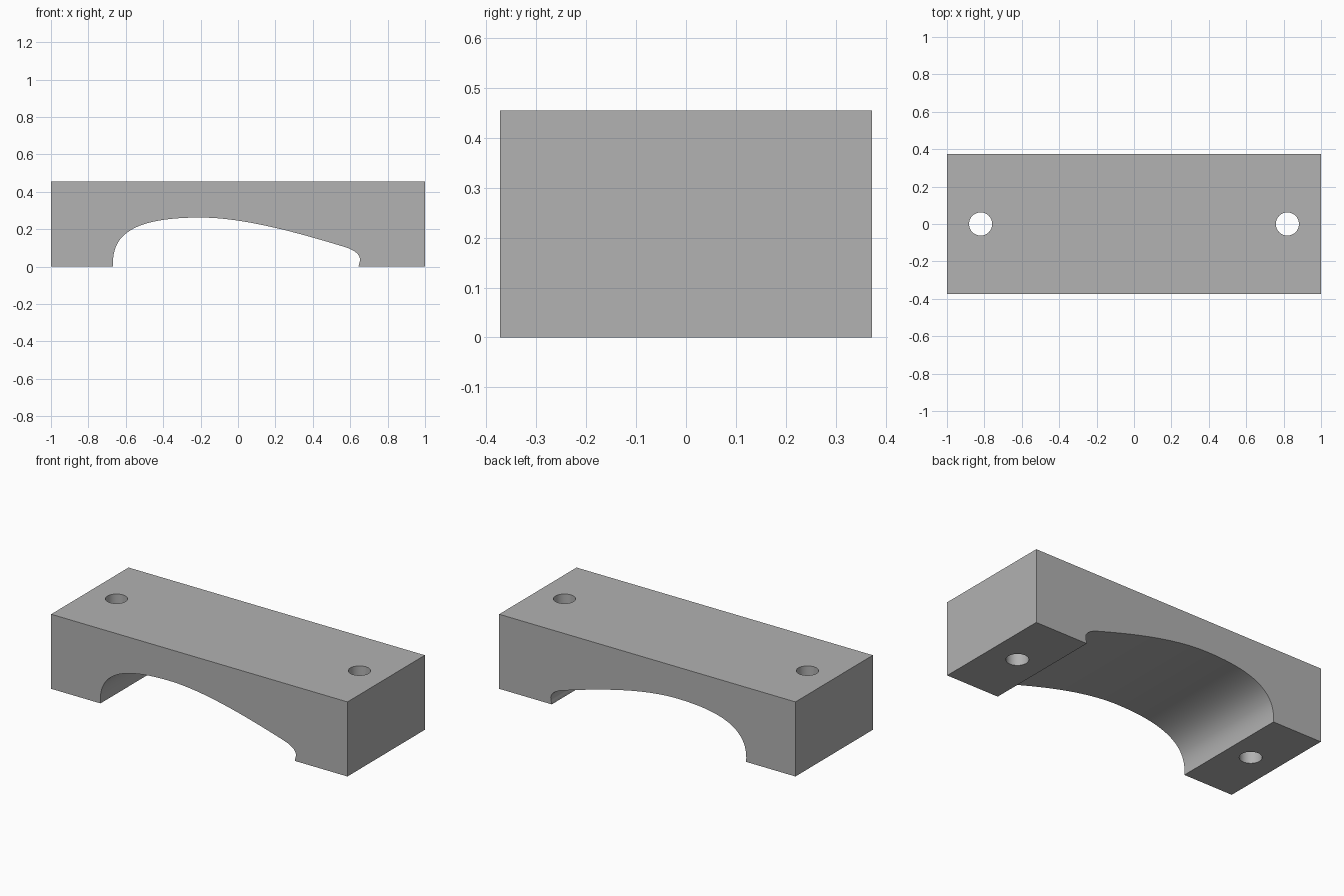
import bpy
import bmesh
import math
from mathutils import Vector
from mathutils.geometry import interpolate_bezier

if "Cube" in bpy.data.objects:
    bpy.data.objects.remove(bpy.data.objects["Cube"], do_unlink=True)

HALF_LENGTH, HALF_DEPTH, HEIGHT = 1.0, 0.373, 0.455
HOLE_X, HOLE_RADIUS = 0.82, 0.062

grey = bpy.data.materials.new("plain grey")
grey.use_nodes = True
colour = (0.445, 0.445, 0.445, 1)
grey.diffuse_color = colour
grey.node_tree.nodes["Principled BSDF"].inputs["Base Color"].default_value = colour

# Wing-shaped saddle: bezier pieces as start, handle, handle, end in x and z
pieces = [
    ((-0.667, 0), (-0.685, 0.21), (-0.48, 0.262), (-0.2, 0.262)),
    ((-0.2, 0.262), (0.05, 0.262), (0.37, 0.165), (0.57, 0.105)),
    ((0.57, 0.105), (0.62, 0.09), (0.652, 0.065), (0.652, 0.04)),
    ((0.652, 0.04), (0.652, 0.02), (0.645, 0.015), (0.645, 0)),
]
saddle = [Vector((*pieces[0][0], 0))]
for piece, steps in zip(pieces, (25, 25, 9, 5)):
    saddle += interpolate_bezier(*[Vector((x, z, 0)) for x, z in piece], steps)[1:]

# Block outline, extruded from front to back
outline = [(-HALF_LENGTH, 0)] + [(p.x, p.y) for p in saddle]
outline += [(HALF_LENGTH, 0), (HALF_LENGTH, HEIGHT), (-HALF_LENGTH, HEIGHT)]
bm = bmesh.new()
front = bm.faces.new([bm.verts.new((x, -HALF_DEPTH, z)) for x, z in outline])
result = bmesh.ops.extrude_face_region(bm, geom=[front], use_keep_orig=True)
back = [v for v in result["geom"] if isinstance(v, bmesh.types.BMVert)]
bmesh.ops.translate(bm, verts=back, vec=(0, 2 * HALF_DEPTH, 0))
bmesh.ops.recalc_face_normals(bm, faces=bm.faces)
mesh = bpy.data.meshes.new("saddle_block")
bm.to_mesh(mesh)
bm.free()
mesh.materials.append(grey)
block = bpy.data.objects.new("saddle_block", mesh)
bpy.context.collection.objects.link(block)

# Bolt hole through each end
for side in (-1, 1):
    bpy.ops.mesh.primitive_cylinder_add(
        vertices=48, radius=HOLE_RADIUS, depth=2 * HEIGHT,
        location=(side * HOLE_X, 0, HEIGHT / 2))
    cutter = bpy.context.object
    cutter.name = "hole_cutter"
    cutter.hide_render = True
    cutter.data.materials.append(grey)
    cut = block.modifiers.new("bolt_hole", "BOOLEAN")
    cut.operation = "DIFFERENCE"
    cut.solver = "EXACT"
    cut.object = cutter
    bpy.ops.object.select_all(action="DESELECT")
    block.select_set(True)
    bpy.context.view_layer.objects.active = block
    bpy.ops.object.modifier_apply(modifier=cut.name)
    bpy.data.objects.remove(cutter, do_unlink=True)

bpy.ops.object.shade_smooth_by_angle(angle=math.radians(30))
